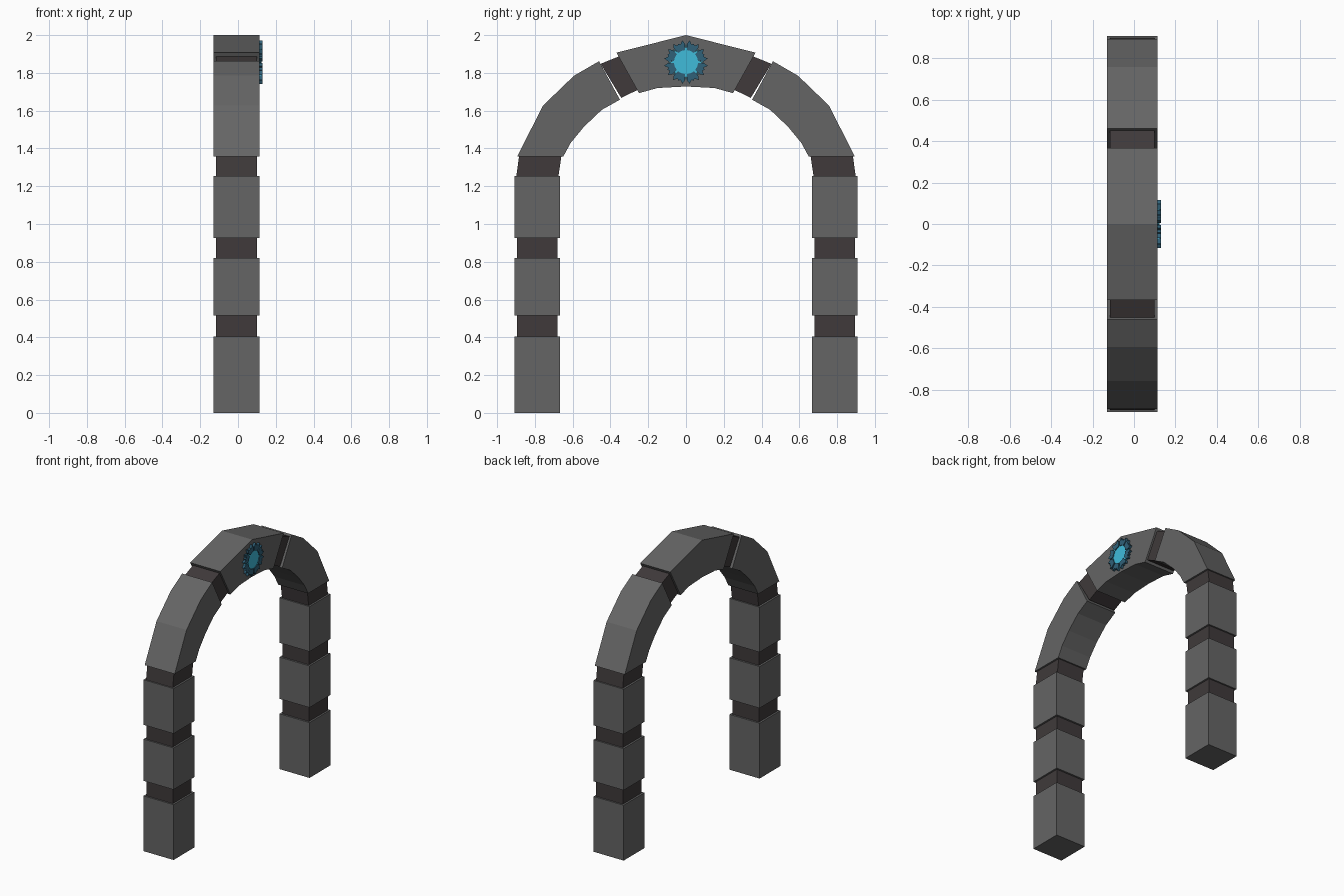
import bpy, bmesh, math

if "Cube" in bpy.data.objects:
    bpy.data.objects.remove(bpy.data.objects["Cube"])

def material(name, rgb):
    m = bpy.data.materials.new(name)
    m.diffuse_color = (*rgb, 1)
    m.use_nodes = True
    m.node_tree.nodes["Principled BSDF"].inputs["Base Color"].default_value = m.diffuse_color
    return m

STONE = material("stone", (0.13, 0.13, 0.13))
DARK = material("dark_joint", (0.05, 0.042, 0.043))
TEAL = material("teal", (0.03, 0.12, 0.19))
CYAN = material("cyan", (0.05, 0.5, 0.7))

def prism(name, outlines, x0, x1, mat, mirror=False):
    """Extrude closed (y, z) outlines from x0 to x1, optionally mirrored across y = 0."""
    bm = bmesh.new()
    for pts in outlines:
        face = bm.faces.new([bm.verts.new((x0, y, z)) for y, z in pts])
        ext = bmesh.ops.extrude_face_region(bm, geom=[face])
        # the start face is kept by the extrude, closing the back
        bmesh.ops.translate(bm, vec=(x1 - x0, 0, 0),
                            verts=[g for g in ext["geom"] if isinstance(g, bmesh.types.BMVert)])
        if not face.is_valid:
            continue
    bmesh.ops.recalc_face_normals(bm, faces=bm.faces[:])
    me = bpy.data.meshes.new(name)
    bm.to_mesh(me)
    bm.free()
    me.materials.append(mat)
    ob = bpy.data.objects.new(name, me)
    bpy.context.collection.objects.link(ob)
    if mirror:
        mod = ob.modifiers.new("mirror", 'MIRROR')
        mod.use_axis = (False, True, False)
        mod.use_mirror_merge = False
    return ob

def rect(y0, y1, z0, z1):
    return [(y0, z0), (y1, z0), (y1, z1), (y0, z1)]

BX = (-0.13, 0.113)     # stone depth
JX = (-0.116, 0.10)     # joint depth

# leg blocks and recessed joints
for i, (z0, z1) in enumerate([(0, 0.405), (0.515, 0.82), (0.925, 1.255)]):
    prism(f"leg_block_{i}", [rect(0.666, 0.907, z0, z1)], *BX, STONE, True)
for i, (z0, z1) in enumerate([(0.405, 0.515), (0.82, 0.925)]):
    prism(f"leg_joint_{i}", [rect(0.679, 0.896, z0, z1)], *JX, DARK, True)
prism("shoulder_joint", [[(0.675, 1.255), (0.898, 1.255), (0.884, 1.357), (0.66, 1.357)]],
      *JX, DARK, True)

# curved shoulder blocks
prism("shoulder_block", [[(0.65, 1.357), (0.894, 1.357), (0.757, 1.627), (0.593, 1.785),
                          (0.46, 1.862), (0.35, 1.658), (0.445, 1.605), (0.54, 1.515),
                          (0.61, 1.43)]], *BX, STONE, True)

# slanted joints beside the keystone
prism("keystone_joint", [[(0.258, 1.709), (0.343, 1.668), (0.452, 1.848), (0.356, 1.887)]],
      *JX, DARK, True)

# keystone
half = [(0.368, 1.907), (0.249, 1.693), (0.15, 1.72)]
prism("keystone", [[(0, 2.0)] + half + [(0, 1.728)] + [(-y, z) for y, z in reversed(half)]],
      *BX, STONE)

# medallion: jagged teal segments around a cyan star disc
CZ = 1.857
def polar(r, deg):
    a = math.radians(deg)
    return (r * math.cos(a), CZ + r * math.sin(a))

segments = []
for k in range(8):
    c = 45 * k + 22.5
    segments.append([polar(0.064, c - 18), polar(0.064, c), polar(0.064, c + 18),
                     polar(0.095, c + 20), polar(0.117, c + 13), polar(0.098, c + 5),
                     polar(0.106, c), polar(0.098, c - 5), polar(0.117, c - 13),
                     polar(0.095, c - 20)])
prism("medallion_ring", segments, 0.112, 0.13, TEAL)

star = []
for k in range(8):
    a = 45 * k
    star += [polar(0.064, a - 6), polar(0.1, a), polar(0.064, a + 6),
             polar(0.064, a + 22.5)]
prism("medallion_glow", [star], 0.112, 0.124, CYAN)
